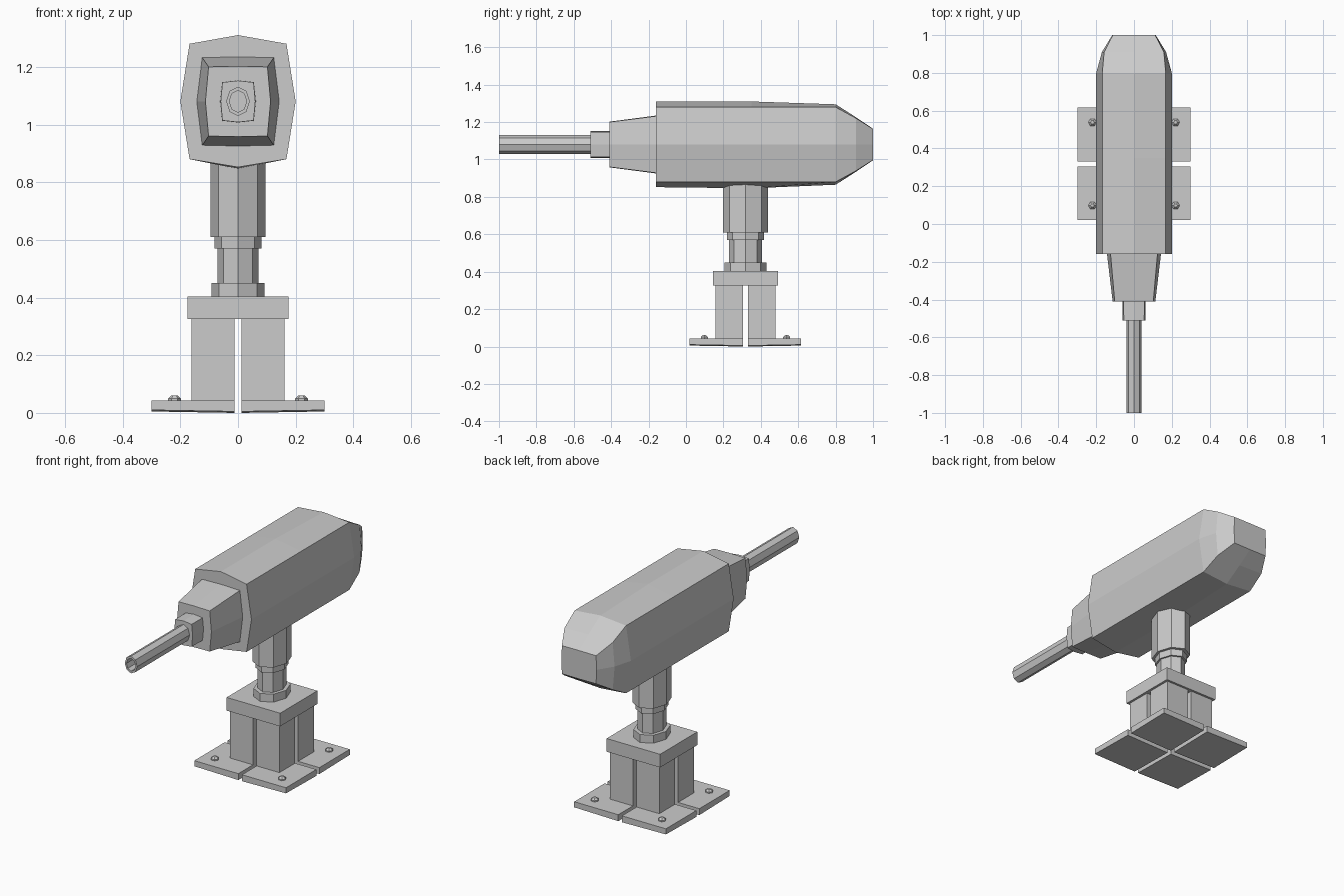
import bpy, bmesh, math

if "Cube" in bpy.data.objects:
    bpy.data.objects.remove(bpy.data.objects["Cube"])

AXIS_Z = 1.08   # height of the body/barrel axis
POST_Y = 0.318  # centre of the stand


def make_object(name, bm):
    bmesh.ops.recalc_face_normals(bm, faces=bm.faces[:])
    mesh = bpy.data.meshes.new(name)
    bm.to_mesh(mesh)
    bm.free()
    obj = bpy.data.objects.new(name, mesh)
    bpy.context.collection.objects.link(obj)
    return obj


def loft(name, rings):
    """Skin a list of equal-length point rings and cap both ends."""
    bm = bmesh.new()
    loops = [[bm.verts.new(p) for p in ring] for ring in rings]
    n = len(loops[0])
    for a, b in zip(loops, loops[1:]):
        for i in range(n):
            j = (i + 1) % n
            bm.faces.new((a[i], a[j], b[j], b[i]))
    bm.faces.new(loops[0])
    bm.faces.new(loops[-1])
    return make_object(name, bm)


def section(y, side, cx, cz, top, bottom):
    """Eight-sided section: side points, four corners, top and bottom points."""
    pts = [(side, 0), (cx, cz), (0, top), (-cx, cz),
           (-side, 0), (-cx, -cz), (0, -bottom), (cx, -cz)]
    return [(x, y, AXIS_Z + z) for x, z in pts]


def post_ring(z, rx, ry):
    return [(rx * math.cos(i * math.pi / 4), POST_Y + ry * math.sin(i * math.pi / 4), z)
            for i in range(8)]


def box_ring(z, x0, x1, y0, y1):
    return [(x0, y0, z), (x1, y0, z), (x1, y1, z), (x0, y1, z)]


# Main body, tapered at the rear
loft("body", [section(-0.16, 0.20, 0.168, 0.20, 0.23, 0.228),
              section(0.35, 0.20, 0.168, 0.20, 0.23, 0.234),
              section(0.80, 0.20, 0.168, 0.20, 0.215, 0.215),
              section(0.91, 0.17, 0.158, 0.14, 0.145, 0.145),
              section(1.00, 0.115, 0.112, 0.083, 0.084, 0.084)])

# Tapered nose and barrel collar
loft("nose", [section(-0.15, 0.144, 0.125, 0.153, 0.156, 0.156),
              section(-0.41, 0.113, 0.102, 0.120, 0.122, 0.122)])
loft("barrel_collar", [section(-0.40, 0.062, 0.055, 0.067, 0.073, 0.073),
                       section(-0.51, 0.060, 0.054, 0.066, 0.072, 0.072)])

# Barrel with a hollow muzzle
loft("barrel", [section(-0.50, 0.041, 0.029, 0.036, 0.051, 0.051),
                section(-1.00, 0.041, 0.029, 0.036, 0.051, 0.051),
                section(-1.00, 0.030, 0.021, 0.027, 0.038, 0.038),
                section(-0.60, 0.030, 0.021, 0.027, 0.038, 0.038)])

# Stepped octagonal post
post = [(0.40, 0.45, 0.092, 0.113), (0.45, 0.57, 0.071, 0.088),
        (0.57, 0.61, 0.081, 0.100), (0.61, 0.90, 0.096, 0.120)]
rings = []
for z0, z1, rx, ry in post:
    rings += [post_ring(z0, rx, ry), post_ring(z1, rx, ry)]
loft("post", rings)

# Plate on top of the legs
loft("leg_plate", [box_ring(z, -0.175, 0.175, POST_Y - 0.174, POST_Y + 0.174)
                   for z in (0.325, 0.403)])

# Four legs with foot pads and bolts
for sx, sname in ((-1, "left"), (1, "right")):
    for sy, yname in ((-1, "front"), (1, "back")):
        tag = yname + "_" + sname
        x0, y0 = sx * 0.012, POST_Y + sy * 0.014
        loft("leg_" + tag, [box_ring(z, x0, sx * 0.161, y0, POST_Y + sy * 0.161)
                            for z in (0.03, 0.33)])
        outer_y = POST_Y + sy * 0.298
        bottom = [(x0, y0, 0), (sx * 0.30, y0, 0.005),
                  (sx * 0.30, outer_y, 0.01), (x0, outer_y, 0.005)]
        top = [(x, y, 0.043) for x, y, _ in bottom]
        loft("foot_" + tag, [bottom, top])

        bx, by = sx * 0.22, POST_Y + sy * 0.22
        loft("bolt_" + tag,
             [[(bx + r * math.cos(i * math.pi / 3), by + r * math.sin(i * math.pi / 3), z)
               for i in range(6)] for z, r in ((0.04, 0.022), (0.05, 0.022), (0.061, 0.010))])
